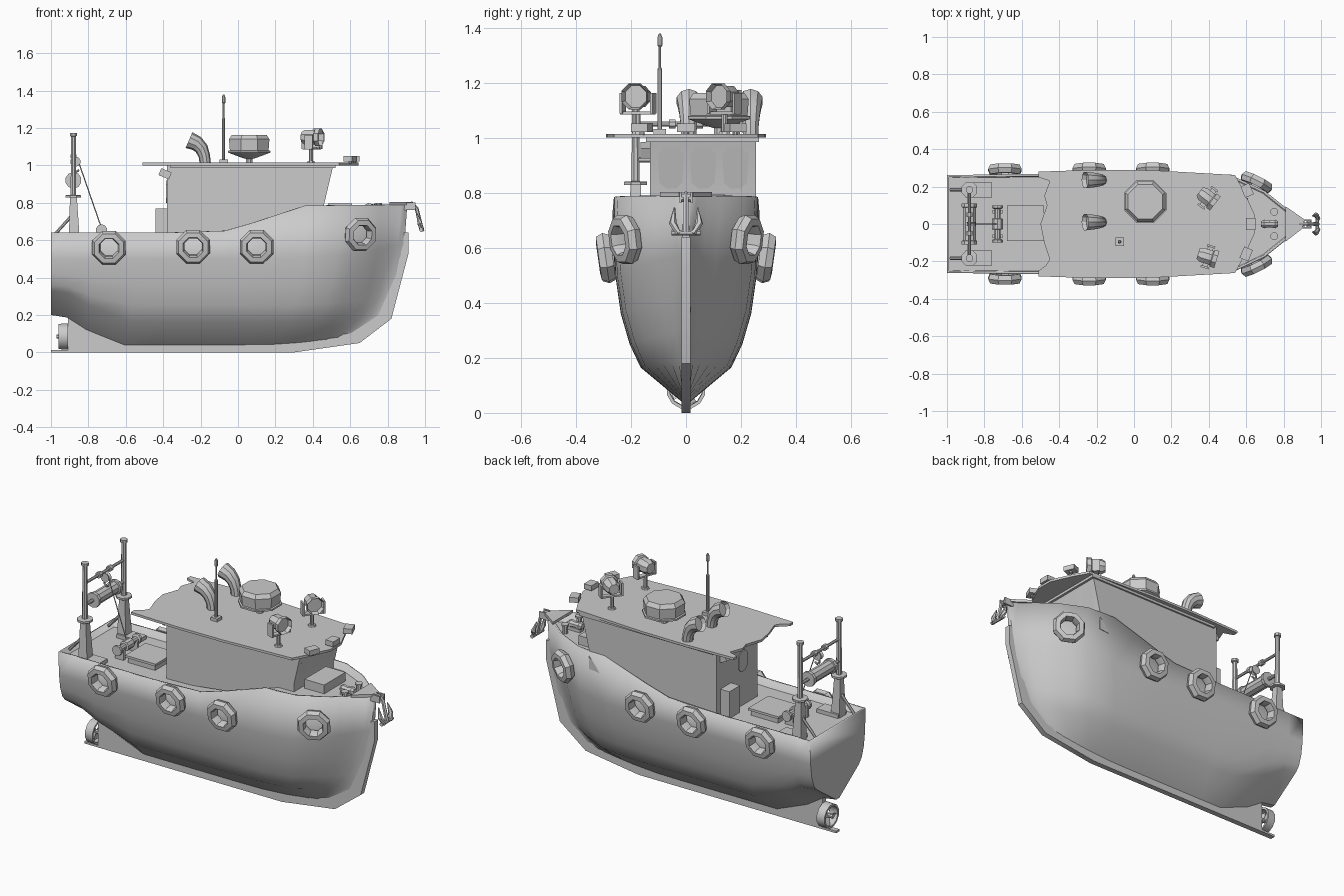
import bpy, bmesh, math
from mathutils import Vector as V, Matrix

if "Cube" in bpy.data.objects:
    bpy.data.objects.remove(bpy.data.objects["Cube"])


def finish(name, bm, angle=32):
    bmesh.ops.recalc_face_normals(bm, faces=bm.faces[:])
    me = bpy.data.meshes.new(name)
    bm.to_mesh(me)
    bm.free()
    for p in me.polygons:
        p.use_smooth = True
    me.set_sharp_from_angle(angle=math.radians(angle))
    ob = bpy.data.objects.new(name, me)
    bpy.context.collection.objects.link(ob)
    return ob


def interp(x, pts):
    if x <= pts[0][0]:
        return pts[0][1]
    for (a, p), (b, q) in zip(pts, pts[1:]):
        if x <= b:
            return p + (q - p) * (x - a) / (b - a)
    return pts[-1][1]


def box(name, c, s, rz=0, ry=0):
    bm = bmesh.new()
    m = Matrix.Translation(c) @ Matrix.Rotation(rz, 4, 'Z') @ Matrix.Rotation(ry, 4, 'Y')
    bmesh.ops.create_cube(bm, size=1, matrix=m @ Matrix.Diagonal((*s, 1)))
    return finish(name, bm)


def prism(name, pts, d):
    """Extrude a planar polygon by vector d."""
    bm = bmesh.new()
    f = bm.faces.new([bm.verts.new(p) for p in pts])
    r = bmesh.ops.extrude_face_region(bm, geom=[f], use_keep_orig=True)
    bmesh.ops.translate(bm, verts=[v for v in r['geom'] if isinstance(v, bmesh.types.BMVert)], vec=d)
    return finish(name, bm)


def rings_mesh(name, rings, closed=False, hollow=0):
    bm = bmesh.new()
    rs = [[bm.verts.new(p) for p in r] for r in rings]
    n = len(rs[0])
    for a, b in zip(rs, rs[1:] + rs[:1] if closed else rs[1:]):
        for i in range(n):
            bm.faces.new((a[i], a[(i + 1) % n], b[(i + 1) % n], b[i]))
    if not closed:
        bm.faces.new(rs[0][::-1])
        cap = bm.faces.new(rs[-1])
        if hollow:
            bm.normal_update()
            bmesh.ops.inset_region(bm, faces=[cap], thickness=hollow, depth=-hollow * 3)
    return finish(name, bm)


def lathe(name, prof, loc, axis=(0, 0, 1), n=8, closed=False, hollow=0):
    q = V(axis).to_track_quat('Z', 'Y')
    ang = [2 * math.pi * (i + .5) / n for i in range(n)]
    return rings_mesh(name, [[V(loc) + q @ V((r * math.cos(a), r * math.sin(a), h)) for a in ang]
                             for r, h in prof], closed, hollow)


def sweep(name, pts, radii, n=8, hollow=0):
    pts = [V(p) for p in pts]
    rings = []
    for i, p in enumerate(pts):
        q = (pts[min(i + 1, len(pts) - 1)] - pts[max(i - 1, 0)]).to_track_quat('Z', 'Y')
        rings.append([p + q @ V((radii[i] * math.cos(t), radii[i] * math.sin(t), 0))
                      for t in [2 * math.pi * (k + .5) / n for k in range(n)]])
    return rings_mesh(name, rings, False, hollow)


def rod(name, a, b, r, r2=None, n=8):
    return sweep(name, [a, b], [r, r if r2 is None else r2], n)


def window(name, corners, rim=.009):
    """Raised frame with a recessed pane; corners run counter-clockwise seen from outside."""
    c = [V(p) for p in corners]
    pts = []
    for i in range(4):
        for j in (i - 1, (i + 1) % 4):
            pts.append(c[i] + (c[j] - c[i]).normalized() * .022)
    bm = bmesh.new()
    f = bm.faces.new([bm.verts.new(p) for p in pts])
    bm.normal_update()
    r = bmesh.ops.extrude_face_region(bm, geom=[f])
    top = [g for g in r['geom'] if isinstance(g, bmesh.types.BMFace)]
    bmesh.ops.translate(bm, verts=top[0].verts[:], vec=f.normal * .007 if f.is_valid else top[0].normal * .007)
    bm.normal_update()
    bmesh.ops.inset_region(bm, faces=top, thickness=rim, depth=-.006)
    return finish(name, bm)


# Hull: lofted stations, six levels per side
SHEER = [(-1, .64), (-.38, .64), (-.07, .65), (.07, .69), (.36, .785), (.91, .79)]
STERN = [(-1, 1), (-.91, .95), (-.78, .5), (-.55, 0)]
TAPER = [(.1, 1), (.3, .99), (.54, .94), (.7, .66), (.82, .3), (.905, .05)]
XS = [-1, -.9, -.78, -.55, -.38, -.07, .07, .2, .36, .54, .62, .7, .76, .82, .87, .905]
LEVELS = [  # midship y z, stern y z, stem x z, taper power
    (.015, .04, .015, .2, .65, .09, 1), (.165, .165, .2, .33, .79, .2, 1.5),
    (.205, .25, .225, .36, .83, .3, 1.4), (.237, .36, .245, .42, .86, .42, 1.3),
    (.257, .5, .256, .5, .89, .58, 1.15), (.268, .64, .262, .64, .905, .79, 1)]


def hull_point(x, k):
    ym, zm, ys, zs, xe, ze, p = LEVELS[k]
    s, b = interp(x, STERN), interp(x, [(.3, 0), (.905, 1)])
    z = zm + (zs - zm) * s + (ze - zm) * b ** 1.6
    y = max((ym + (ys - ym) * s) * interp(x, TAPER) ** p, .013)
    return V((-1 + (x + 1) * (xe + 1) / 1.905, y, interp(x, SHEER) if k == 5 else z))


bm = bmesh.new()
cols = []
for x in XS:
    half = [hull_point(x, k) for k in range(5, -1, -1)]
    cols.append([bm.verts.new(p) for p in half + [V((p.x, -p.y, p.z)) for p in half[::-1]]])
for a, b in zip(cols, cols[1:]):
    for i in range(11):
        bm.faces.new((a[i], a[i + 1], b[i + 1], b[i]))
for c in (cols[0], cols[-1]):
    for i in range(5):
        bm.faces.new((c[i], c[i + 1], c[10 - i], c[11 - i]))
hull = finish("hull", bm)
m = hull.modifiers.new("thickness", 'SOLIDIFY')
m.thickness, m.offset = .013, -1

# Deck follows the sheer just below the rail
bm = bmesh.new()
rows = []
for x in XS[:-1]:
    p = hull_point(x, 5)
    rows.append([bm.verts.new((p.x + (.005 if x == -1 else 0), s * (p.y - .006), p.z - .045)) for s in (1, -1)])
for a, b in zip(rows, rows[1:]):
    bm.faces.new((a[0], a[1], b[1], b[0]))
finish("deck", bm)

# Keel, bow cap and shoe
keel = [(-1, 0), (.3, 0), (.65, .05), (.82, .18), (.912, .53), (.912, .64), (.88, .64), (.87, .52),
        (.76, .22), (.62, .12), (.3, .07), (-.55, .07), (-.78, .13), (-.9, .22), (-.91, .19), (-.91, .012), (-1, .012)]
prism("keel", [(x, -.016, z) for x, z in keel], (0, .032, 0))
prism("bow_cap", [(.81, -.095, .787), (.9, -.025, .787), (.91, .025, .787), (.81, .095, .787)], (0, 0, .016))

# Propeller in its nozzle
lathe("nozzle", [(.07, -.025), (.072, .025), (.06, .025), (.058, -.025)], (-.935, 0, .085), (1, 0, 0), 12, True)
rod("propeller_hub", (-.97, 0, .085), (-.88, 0, .085), .012)
for i in range(4):
    a = i * math.pi / 2 + .4
    d, t = V((0, math.cos(a), math.sin(a))), V((.012, -.018 * math.sin(a), .018 * math.cos(a)))
    c = V((-.94, 0, .085))
    prism("propeller_blade", [c + d * .008 - t * .4, c + d * .055 - t, c + d * .055 + t, c + d * .008 + t * .4], (.004, 0, 0))

# Tyre fenders
TYRE = [(.05, -.022), (.085, -.026), (.097, 0), (.085, .025), (.058, .028), (.051, .01)]
for s in (1, -1):
    for x, y, z, ax in ((-.69, .289, .56, 0), (-.24, .292, .565, 0), (.1, .292, .565, 0), (.655, .222, .63, .5)):
        lathe("tyre_fender", TYRE, (x, s * y, z), (ax, s, -.14), 8, True)

# Wheelhouse, offset to one side
prism("cabin", [(-.38, -.13, .58), (.46, -.13, .68), (.46, -.13, .79), (.51, -.13, 1.003), (-.38, -.13, 1.003)], (0, .385, 0))
roof = [(-.51, .28), (-.51, .25), (-.45, .23), (-.48, .15), (-.465, .1), (-.5, 0), (-.48, -.1), (-.45, -.19), (-.47, -.22),
        (-.51, -.25), (-.51, -.28), (-.2, -.29), (.1, -.287), (.54, -.262), (.59, -.17), (.645, -.05),
        (.645, .05), (.59, .17), (.54, .262), (.1, .287), (-.2, .29)]
prism("roof", [(x, y, 1.0) for x, y in roof], (0, 0, .014))
prism("roof_beam", [(-.36, -.145, .985), (.52, -.145, .985), (.52, .265, .985), (-.36, .265, .985)], (0, 0, .016))
fx = lambda z: .46 + (z - .79) * .235
for a, b in ((-.105, -.005), (.012, .113), (.13, .23)):
    window("front_window", [(fx(.815), a + .01, .815), (fx(.815), b - .01, .815), (fx(.96), b, .96), (fx(.96), a, .96)])
for x0, x1 in ((.1, .4), (-.3, .05)):
    window("port_window", [(x1 - .04, .255, .835), (x0, .255, .825), (x0, .255, .945), (x1, .255, .945)])
window("starboard_window", [(.19, -.13, .85), (.41, -.13, .835), (.44, -.13, .95), (.19, -.13, .95)])
for x in (-.22, -.12, -.02):
    window("narrow_window", [(x, -.13, .83), (x + .065, -.13, .83), (x + .065, -.13, .95), (x, -.13, .95)])
window("rear_door", [(-.38, .08, .61), (-.38, -.06, .61), (-.38, -.06, .95), (-.38, .08, .95)])
window("door_pane", [(-.385, .05, .8), (-.385, -.03, .8), (-.385, -.03, .92), (-.385, .05, .92)], .006)
box("rear_locker", (-.41, .17, .69), (.06, .1, .16))
for y in (-.14, .2):
    box("rear_flood_light", (-.39, y, .955), (.06, .05, .04), 0, .4)

# Roof equipment
for y in (.235, .01):
    sweep("vent_cowl", [(-.175, y, 1.01), (-.18, y, 1.05), (-.195, y, 1.09), (-.22, y, 1.117), (-.262, y, 1.135)],
          [.03, .031, .036, .041, .046], 10, .008)
lathe("radar_dome", [(.02, 1.01), (.02, 1.035), (.04, 1.04), (.122, 1.068), (.122, 1.078), (.112, 1.08), (.117, 1.14),
                     (.1, 1.163)], (.06, .12, 0), n=8)
lathe("antenna", [(.009, 1.01), (.009, 1.25), (.005, 1.255), (.005, 1.33), (.01, 1.335), (.01, 1.365), (.004, 1.378)],
      (-.077, -.095, 0))
box("antenna_base", (-.077, -.095, 1.022), (.045, .045, .02))
for y, a in ((.14, -.65), (-.175, -.3)):
    d, s = V((math.cos(a), math.sin(a), 0)), V((-math.sin(a), math.cos(a), 0))
    c = V((.395, y, 1.15))
    lathe("searchlight", [(.03, -.055), (.042, -.035), (.042, .02), (.051, .025), (.051, .05)], c, d, 8, hollow=.008)
    rod("searchlight_post", (.39, y, 1.01), (.39, y, 1.09), .011)
    lathe("searchlight_foot", [(.025, 1.01), (.02, 1.022)], (.39, y, 0))
    box("searchlight_yoke", c - V((0, 0, .06)), (.03, .125, .01), a)
    for k in (1, -1):
        box("yoke_arm", c + s * .058 * k - V((0, 0, .025)), (.045, .011, .075), a)
for x, y, a in ((.605, .18, .4), (.625, 0, 0), (.6, -.16, -.4)):
    box("roof_lamp", (x, y, 1.036), (.05, .065, .03), a)
    rod("lamp_foot", (x, y, 1.01), (x, y, 1.03), .01)

# Stern gantry
for s in (1, -1):
    y = s * .183
    sweep("mast_base", [(-.875, y, .59), (-.88, y, .83)], [.042, .026], 4)
    lathe("mast", [(.045, .828), (.045, .84), (.016, .842), (.014, 1.155), (.021, 1.157), (.021, 1.173)], (-.88, y, 0))
    rod("mast_brace", (-.98, y, .63), (-.89, y, .73), .009)
    box("mast_foot", (-.83, y, .605), (.14, .08, .025))
    rod("drum_arm", (-.88, y, .92), (-.88, s * .1, .92), .01)
lathe("net_drum", [(.044, -.11), (.044, -.09), (.037, -.088), (.037, .088), (.044, .09), (.044, .11)], (-.88, 0, .92), (0, 1, 0), 10)
rod("gantry_bar", (-.88, -.183, 1.05), (-.88, .183, 1.05), .009)
for y in (-.05, .05):
    lathe("bar_collar", [(.018, -.012), (.018, .012)], (-.88, y, 1.05), (0, 1, 0))
lathe("pulley", [(.028, -.012), (.02, 0), (.028, .012)], (-.87, 0, 1.02), (0, 1, 0), 10)
sweep("hook", [(-.88, 0, 1.0), (-.88, 0, .98), (-.865, 0, .965), (-.85, 0, .975)], [.006] * 4, 6)
rod("cable", (-.86, 0, 1.04), (-.735, 0, .68), .003, n=6)

# Winch and hatch on the aft deck
lathe("winch_drum", [(.03, -.1), (.03, -.085), (.018, -.08), (.018, -.03), (.03, -.028), (.03, .028), (.018, .03),
                     (.018, .08), (.03, .085), (.03, .1)], (-.73, 0, .655), (0, 1, 0), 10)
for y in (-.065, .065):
    box("winch_stand", (-.73, y, .622), (.055, .018, .07))
box("hatch_coaming", (-.58, .005, .608), (.18, .17, .04))
box("hatch_lid", (-.58, .005, .632), (.2, .19, .014))

# Foredeck fittings
box("foredeck_locker", (.545, .04, .765), (.13, .2, .06))
lathe("windlass", [(.016, -.045), (.025, -.03), (.018, 0), (.025, .03), (.016, .045)], (.725, 0, .775), (1, 0, 0))
box("windlass_bed", (.725, 0, .75), (.08, .04, .025))
for s in (1, -1):
    lathe("bollard", [(.015, .73), (.015, .785), (.022, .788), (.022, .798)], (.75, s * .065, 0))

# Anchor on its bow roller
for s in (1, -1):
    box("roller_cheek", (.905, s * .02, .782), (.09, .008, .04))
rod("bow_roller", (.935, -.024, .78), (.935, .024, .78), .014)
sweep("anchor_shank", [(.84, 0, .795), (.93, 0, .797), (.955, 0, .77), (.982, 0, .655)], [.007, .009, .01, .012], 6)
rod("anchor_crown", (.98, -.052, .655), (.98, .052, .655), .011)
for s in (1, -1):
    sweep("anchor_fluke", [(.985, s * .028, .65), (.972, s * .048, .69), (.955, s * .042, .745)], [.012, .014, .003], 6)
